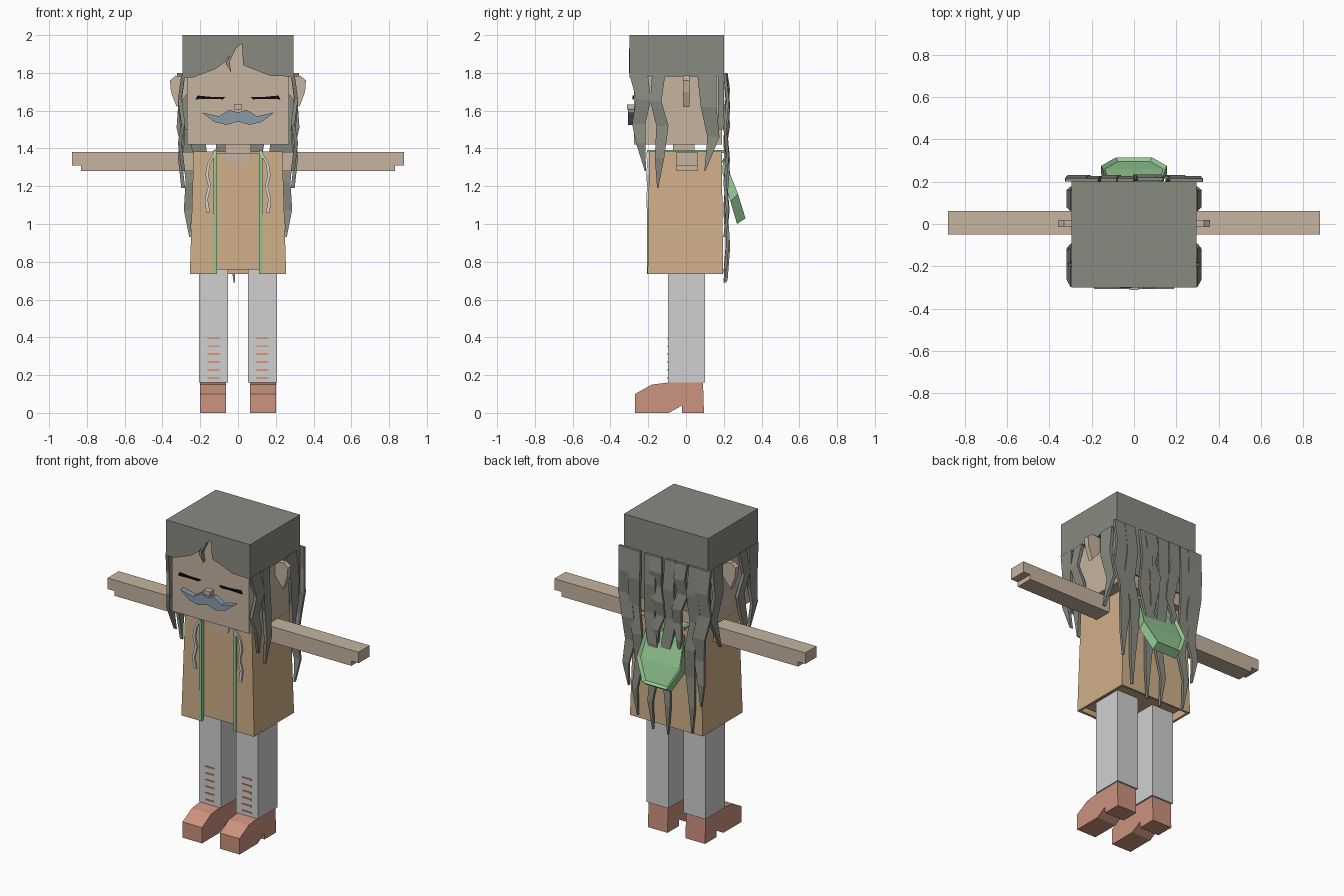
import bpy, bmesh

cube = bpy.data.objects.get("Cube")
if cube:
    bpy.data.objects.remove(cube, do_unlink=True)


def material(name, rgb):
    linear = [(c / 255 / 12.92) if c < 11 else ((c / 255 + 0.055) / 1.055) ** 2.4 for c in rgb]
    m = bpy.data.materials.new(name)
    m.use_nodes = True
    m.diffuse_color = (*linear, 1)
    m.node_tree.nodes["Principled BSDF"].inputs["Base Color"].default_value = (*linear, 1)
    return m


HAIR = material("grey hair", (136, 138, 128))
SKIN = material("skin", (198, 180, 160))
CLOTH = material("tan cloth", (208, 175, 137))
GREY = material("light grey trousers", (208, 208, 208))
SHOE = material("shoe leather", (204, 147, 126))
LACE = material("orange stitching", (222, 150, 115))
GREEN = material("green lining", (148, 200, 148))
BLUE = material("blue grey moustache", (138, 155, 170))
BLACK = material("black", (10, 10, 10))
CORD = material("pale cord", (214, 214, 214))


def finish(name, bm, mat):
    bmesh.ops.recalc_face_normals(bm, faces=bm.faces)
    mesh = bpy.data.meshes.new(name)
    bm.to_mesh(mesh)
    bm.free()
    mesh.materials.append(mat)
    obj = bpy.data.objects.new(name, mesh)
    bpy.context.collection.objects.link(obj)
    return obj


def skin_rings(rings):
    """Closed solid through a series of equal rings of points."""
    bm = bmesh.new()
    loops = [[bm.verts.new(p) for p in ring] for ring in rings]
    n = len(loops[0])
    bm.faces.new(loops[0])
    bm.faces.new(loops[-1])
    for a, b in zip(loops, loops[1:]):
        for i in range(n):
            j = (i + 1) % n
            bm.faces.new((a[i], a[j], b[j], b[i]))
    return bm


def prism(name, outline, axis, lo, hi, mat):
    """Extrude a flat outline along the given axis."""
    def place(p, d):
        return {"x": (d, p[0], p[1]), "y": (p[0], d, p[1]), "z": (p[0], p[1], d)}[axis]
    rings = [[place(p, d) for p in outline] for d in (lo, hi)]
    return finish(name, skin_rings(rings), mat)


def box(name, x, y, z, mat):
    return prism(name, [(x[0], y[0]), (x[1], y[0]), (x[1], y[1]), (x[0], y[1])], "z", z[0], z[1], mat)


def flip(points, s):
    return [(s * p[0], *p[1:]) for p in points]


def span(a, b, s):
    return sorted((a * s, b * s))


def ribbon(name, stations, depth, thick, axis, mat, wave=0.012):
    """Wavy strip: stations are (sideways position, height, half width)."""
    rings = []
    for i, (u, z, w) in enumerate(stations):
        near = depth + (wave if i % 2 else 0)
        far = near + thick
        ring = [(u - w, near), (u + w, near), (u + w, far), (u - w, far)]
        rings.append([(d, a, z) if axis == "x" else (a, d, z) for a, d in ring])
    return finish(name, skin_rings(rings), mat)


# Head and face
box("head", (-.27, .27), (-.275, .19), (1.42, 1.965), SKIN)
box("neck", (-.07, .07), (-.07, .045), (1.36, 1.43), SKIN)
box("nose", (-.022, .022), (-.312, -.27), (1.605, 1.632), SKIN)
half = [(0, 1.59), (.045, 1.605), (.1, 1.57), (.19, 1.59), (.125, 1.54), (.06, 1.525), (0, 1.543)]
prism("moustache", half + flip(half[1:-1], -1)[::-1], "y", -.308, -.27, BLUE)
ear = [(.26, 1.78), (.33, 1.785), (.36, 1.76), (.355, 1.7), (.325, 1.62), (.3, 1.65), (.26, 1.7)]
eye = [(.065, 1.673), (.08, 1.66), (.14, 1.663), (.225, 1.66), (.215, 1.68), (.14, 1.673)]
for s, side in ((1, "left"), (-1, "right")):
    prism(side + "_ear", flip(ear, s), "y", -.015, .018, SKIN)
    prism(side + "_closed_eye", flip(eye, s), "y", -.282, -.274, BLACK)

# Hair cap with a parted fringe
box("hair_top", (-.295, .295), (-.276, .2), (1.96, 2), HAIR)
box("hair_back", (-.295, .295), (.17, .2), (1.5, 1.96), HAIR)
fringe = [(-.295, 2), (-.295, 1.775), (-.24, 1.775), (-.12, 1.82), (-.065, 1.86), (-.035, 1.91),
          (.02, 1.955), (.028, 1.84), (.17, 1.785), (.295, 1.78), (.295, 2)]
prism("hair_fringe", fringe, "y", -.3, -.276, HAIR)
prism("loose_strand", [(-.035, 1.915), (-.01, 1.93), (-.045, 1.86), (-.035, 1.80), (-.065, 1.85)],
      "y", -.302, -.278, HAIR)

# Side locks
side_locks = [
    [(-.25, 1.79, .048), (-.225, 1.66, .04), (-.25, 1.53, .035), (-.24, 1.43, .025), (-.215, 1.28, .003)],
    [(-.145, 1.79, .035), (-.16, 1.65, .03), (-.125, 1.52, .032), (-.14, 1.35, .025), (-.15, 1.19, .003)],
    [(.11, 1.79, .05), (.12, 1.62, .042), (.145, 1.46, .032), (.1, 1.28, .003)],
]
for s, side in ((1, "left"), (-1, "right")):
    box(side + "_hair_side", span(.27, .295, s), (-.276, .17), (1.78, 1.96), HAIR)
    for i, lock in enumerate(side_locks):
        ribbon(f"{side}_side_lock_{i}", lock, s * .28, s * .02, "x", HAIR, s * .018)

# Long locks down the back: (position, tip height, half width)
for i, (x, tip, w) in enumerate([(.255, .93, .045), (.19, .76, .036), (.08, .7, .035), (-.02, .69, .035),
                                 (-.1, 1.22, .035), (.04, 1.25, .04), (-.19, .74, .038), (-.255, .93, .045)]):
    count = 6
    drift = .02 if x > 0 else -.02
    lock = []
    for k in range(count + 1):
        t = k / count
        sway = drift * (1, .6, 1.2, -.3, -.6, .5, 0)[k]
        lock.append((x + sway, 1.8 + (tip - 1.8) * t, w * (1 - t ** 3) + .003))
    ribbon(f"back_lock_{i}", lock, .198 + .003 * (i % 3), .016, "y", HAIR, .014)

# Shirt and open vest
box("shirt", (-.215, .215), (-.175, .175), (.76, 1.375), CLOTH)
prism("neckline", [(-.07, 1.376), (.07, 1.376), (.055, 1.33), (0, 1.305), (-.055, 1.33)],
      "y", -.181, -.174, SKIN)
right_half = [(.12, -.203), (.255, -.203), (.255, .197), (-.255, .197), (-.255, -.203), (-.12, -.203)]
inner = [(-.12, -.186), (-.24, -.186), (-.24, .183), (.24, .183), (.24, -.186), (.12, -.186)]
bottom = right_half + inner
top = [(x if abs(x) < .2 else x * .92, y * .96) for x, y in bottom]
vest = skin_rings([[(x, y, .735) for x, y in bottom], [(x, y, 1.385) for x, y in top]])
finish("vest", vest, CLOTH)

cord = [(.12, 1.38, .007), (.155, 1.32, .008), (.165, 1.26, .008), (.15, 1.2, .008),
        (.168, 1.13, .008), (.158, 1.06, .01)]
for s, side in ((1, "left"), (-1, "right")):
    box(side + "_vest_trim", span(.112, .13, s), (-.207, -.18), (.735, 1.392), GREEN)
    box(side + "_shoulder_trim", span(.112, .13, s), (-.18, .2), (1.375, 1.392), GREEN)
    ribbon(side + "_cord", flip(cord, s), -.209, .012, "y", CORD, .002)

    # Arms with stepped hands
    arm = [(.2, 1.28), (.83, 1.28), (.83, 1.31), (.88, 1.31), (.88, 1.38), (.2, 1.38)]
    prism(side + "_arm", flip(arm, s), "y", -.05, .062, SKIN)

    # Legs, stitching and shoes
    box(side + "_trouser_leg", span(.053, .207, s), (-.095, .1), (.16, .78), GREY)
    for k in range(6):
        z = .185 + k * .042
        box(f"{side}_stitch_{k}", span(.097, .162, s), (-.099, -.09), (z - .005, z + .005), LACE)
    shoe = [(-.27, 0), (-.27, .1), (-.18, .15), (-.1, .16), (.09, .16), (.095, 0),
            (-.02, 0), (-.02, .04), (-.09, 0)]
    prism(side + "_shoe", shoe, "x", *span(.063, .2, s), SHOE)

# Hanging hood with a sunken opening
sections = [((.19, 1.28), (.2, 1.35), .13), ((.235, 1.12), (.275, 1.16), .155), ((.27, 1), (.315, 1.03), .085)]
hood = skin_rings([[(-w, *a), (w, *a), (w, *b), (-w, *b)] for a, b, w in sections])
bmesh.ops.recalc_face_normals(hood, faces=hood.faces)
hood.faces.ensure_lookup_table()
opening = [hood.faces[4], hood.faces[8]]
bmesh.ops.inset_region(hood, faces=opening, thickness=.018, depth=-.015)
finish("hood", hood, GREEN)
